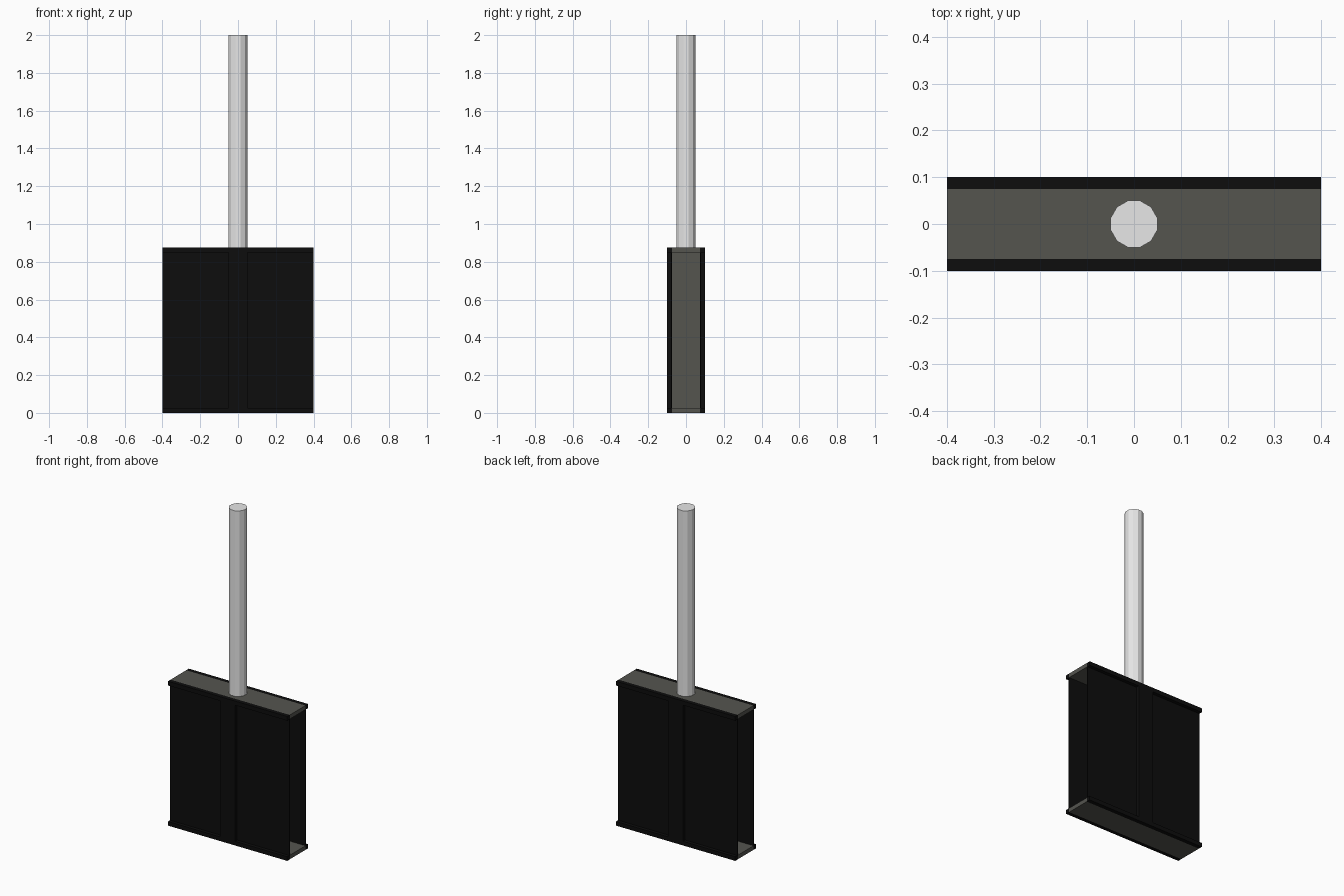
import bpy, math

if "Cube" in bpy.data.objects:
    bpy.data.objects.remove(bpy.data.objects["Cube"])


def material(name, rgb):
    m = bpy.data.materials.new(name)
    m.diffuse_color = (*rgb, 1)
    m.use_nodes = True
    m.node_tree.nodes["Principled BSDF"].inputs["Base Color"].default_value = m.diffuse_color
    return m


BLACK = material("black", (0.004, 0.004, 0.004))
GREY = material("dark_grey", (0.09, 0.09, 0.078))
LIGHT = material("light_grey", (0.8, 0.8, 0.8))


def box(name, x, y, z, mat):
    """Box from (min, max) ranges on each axis."""
    bpy.ops.mesh.primitive_cube_add(
        size=1, location=[sum(r) / 2 for r in (x, y, z)])
    o = bpy.context.object
    o.name = name
    o.scale = [r[1] - r[0] for r in (x, y, z)]
    bpy.ops.object.transform_apply(location=False, rotation=False, scale=True)
    o.data.materials.append(mat)
    return o


W, CORE, D, H, T = 0.4, 0.075, 0.1, 0.875, 0.025

# I-shaped frame: bottom rail, top rail and middle column,
# each a grey core with black edging on front and back
members = {
    "bottom_rail": ((-W, W), (0, T)),
    "top_rail": ((-W, W), (H - T, H)),
    "middle_column": ((-0.05, 0.05), (T, H - T)),
}
for name, (x, z) in members.items():
    box(name, x, (-CORE, CORE), z, GREY)
    box(name + "_front_edging", x, (-D, -CORE), z, BLACK)
    box(name + "_back_edging", x, (CORE, D), z, BLACK)

# Thin recessed panels between the rails, either side of the column
for side, s in (("front", -1), ("back", 1)):
    for end, x in (("left", (-W, -0.05)), ("right", (0.05, W))):
        y = sorted((s * CORE, s * (CORE + 0.004)))
        box(f"{side}_{end}_panel", x, y, (T, H - T), BLACK)

# Twelve-sided pole
bpy.ops.mesh.primitive_cylinder_add(
    vertices=12, radius=0.0515, depth=2 - H, location=(0, 0, (2 + H) / 2),
    rotation=(0, 0, math.radians(15)))
pole = bpy.context.object
pole.name = "pole"
pole.data.materials.append(LIGHT)
